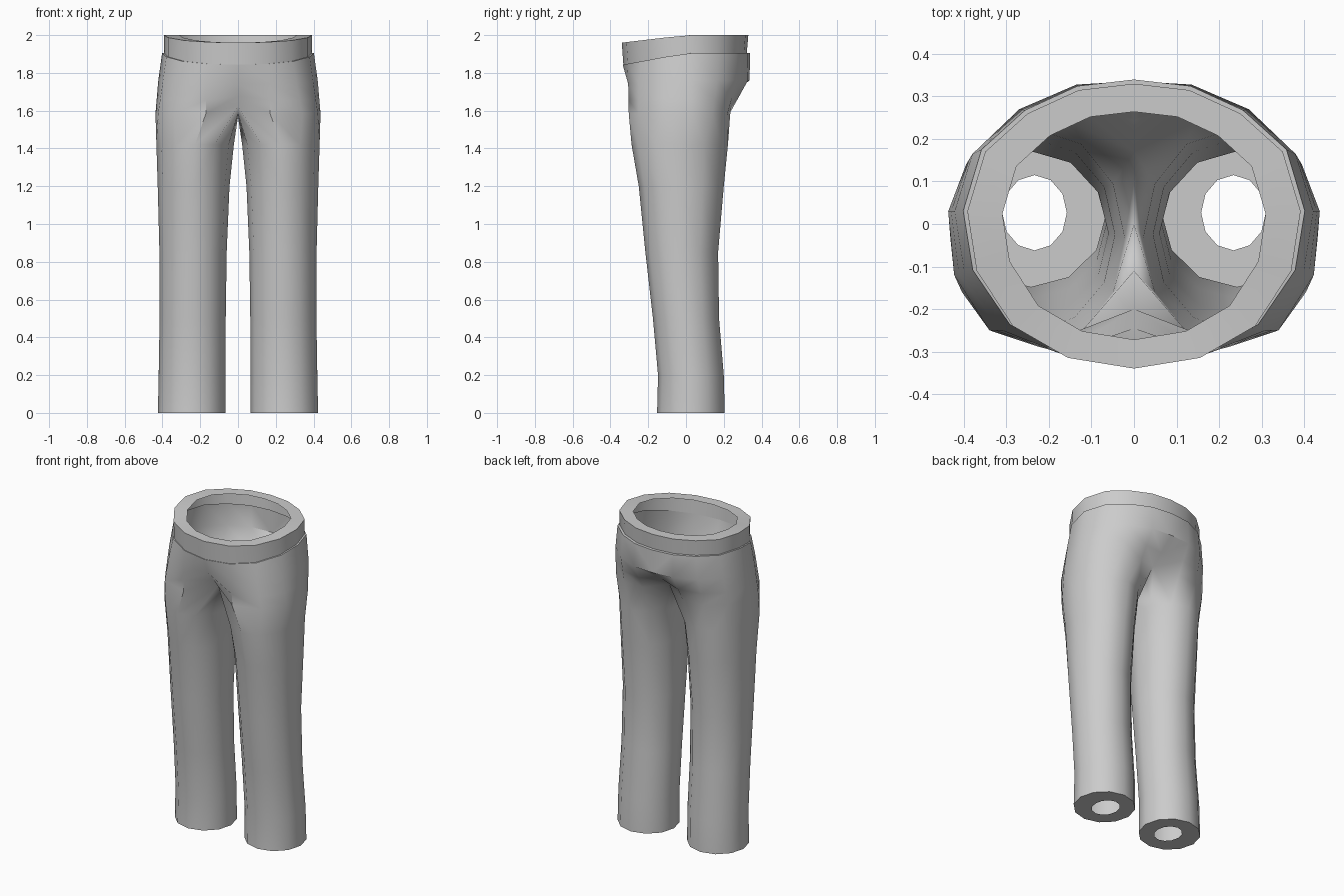
import bpy, bmesh, math

if "Cube" in bpy.data.objects:
    bpy.data.objects.remove(bpy.data.objects["Cube"])

cloth = bpy.data.materials.new("grey cloth")
cloth.diffuse_color = (0.6, 0.6, 0.6, 1)
cloth.use_nodes = True
cloth.node_tree.nodes["Principled BSDF"].inputs["Base Color"].default_value = cloth.diffuse_color

# Half outlines, running from front centre round the side to back centre
BAND = [(0, -.34), (.155, -.315), (.285, -.24), (.37, -.11), (.392, .03),
        (.35, .17), (.25, .26), (.13, .315), (0, .33)]
SEAT = [(0, -.30), (.17, -.306), (.31, -.25), (.398, -.12), (.422, .03),
        (.38, .165), (.27, .27), (.135, .328), (0, .336)]
CROTCH = [(0, -.20), (.17, -.303), (.34, -.25), (.423, -.12), (.437, .03),
          (.395, .14), (.28, .22), (.14, .235), (0, .17)]


def sloped(points, z, dip, sx=1.0, sy=1.0):
    """Ring whose height falls towards the front."""
    return [(x * sx, y * sy, z - dip * max(0, -y / .34)) for x, y in points]


def blend(a, b, t):
    return [tuple(p + (q - p) * t for p, q in zip(u, v)) for u, v in zip(a, b)]


def leg_ring(z, x0, x1, y0, y1):
    """Twelve-sided leg section; the last three points are the inner leg."""
    cx, cy, rx, ry = (x0 + x1) / 2, (y0 + y1) / 2, (x1 - x0) / 2, (y1 - y0) / 2
    return [(cx + rx * math.cos(math.radians(240 + 30 * i)),
             cy + ry * math.sin(math.radians(240 + 30 * i)), z) for i in range(12)]


def loft(name, rings):
    """Join rings from top to bottom, then mirror across the middle."""
    bm = bmesh.new()
    rows = [[bm.verts.new(p) for p in r] for r in rings]
    for a, b in zip(rows, rows[1:]):
        n = len(a)
        for j in range(n if n == 12 else n - 1):
            k = (j + 1) % n
            bm.faces.new((a[j], b[j], b[k], a[k]))
    mesh = bpy.data.meshes.new(name)
    bm.to_mesh(mesh)
    bm.free()
    mesh.materials.append(cloth)
    ob = bpy.data.objects.new(name, mesh)
    bpy.context.collection.objects.link(ob)
    mirror = ob.modifiers.new("mirror", 'MIRROR')
    mirror.use_clip = True
    bpy.ops.object.select_all(action='DESELECT')
    ob.select_set(True)
    bpy.context.view_layer.objects.active = ob
    bpy.ops.object.shade_smooth_by_angle(angle=math.radians(42))


# Waistband: flat inward rim, wall, and narrow ledge out to the trousers
waist = [(x * 1.025, y * (1.03 if y > 0 else .985), z)
         for x, y, z in sloped(BAND, 1.905, .062)]
loft("waistband", [
    sloped(BAND, 2.0, .04, .79, .80),
    sloped(BAND, 2.0, .04),
    sloped(BAND, 1.905, .062, 1, .975),
    waist,
])

# Trousers: hips, crotch seam and legs
seat = sloped(SEAT, 1.76, .02)
crotch = [(x, y, 1.585 + .04 * (1 - min(1, x / .17))) for x, y in CROTCH]
inner = [(0, .10, 1.585), (0, 0, 1.565), (0, -.11, 1.585)]
loft("hips", [waist, seat, blend(seat, crotch, .55), crotch])

legs = [
    (1.42, .022, .432, -.288, .222),
    (1.2, .045, .425, -.25, .20),
    (.85, .06, .416, -.215, .17),
    (.5, .065, .415, -.175, .175),
    (.2, .065, .42, -.148, .20),
    (0, .065, .424, -.153, .205),
]
# The hem ends in a flat ring turned inwards
loft("legs", [crotch + inner] + [leg_ring(*s) for s in legs]
     + [leg_ring(0, .158, .31, -.062, .115)])

# Weld hips and legs into one smooth garment
hips, leg = bpy.data.objects["hips"], bpy.data.objects["legs"]
bpy.ops.object.select_all(action='DESELECT')
hips.select_set(True)
leg.select_set(True)
bpy.context.view_layer.objects.active = hips
bpy.ops.object.join()
hips.name = "trousers"
bm = bmesh.new()
bm.from_mesh(hips.data)
bmesh.ops.remove_doubles(bm, verts=bm.verts, dist=.0005)
bm.to_mesh(hips.data)
bm.free()
bpy.context.view_layer.objects.active = hips
bpy.ops.object.shade_smooth_by_angle(angle=math.radians(42))
